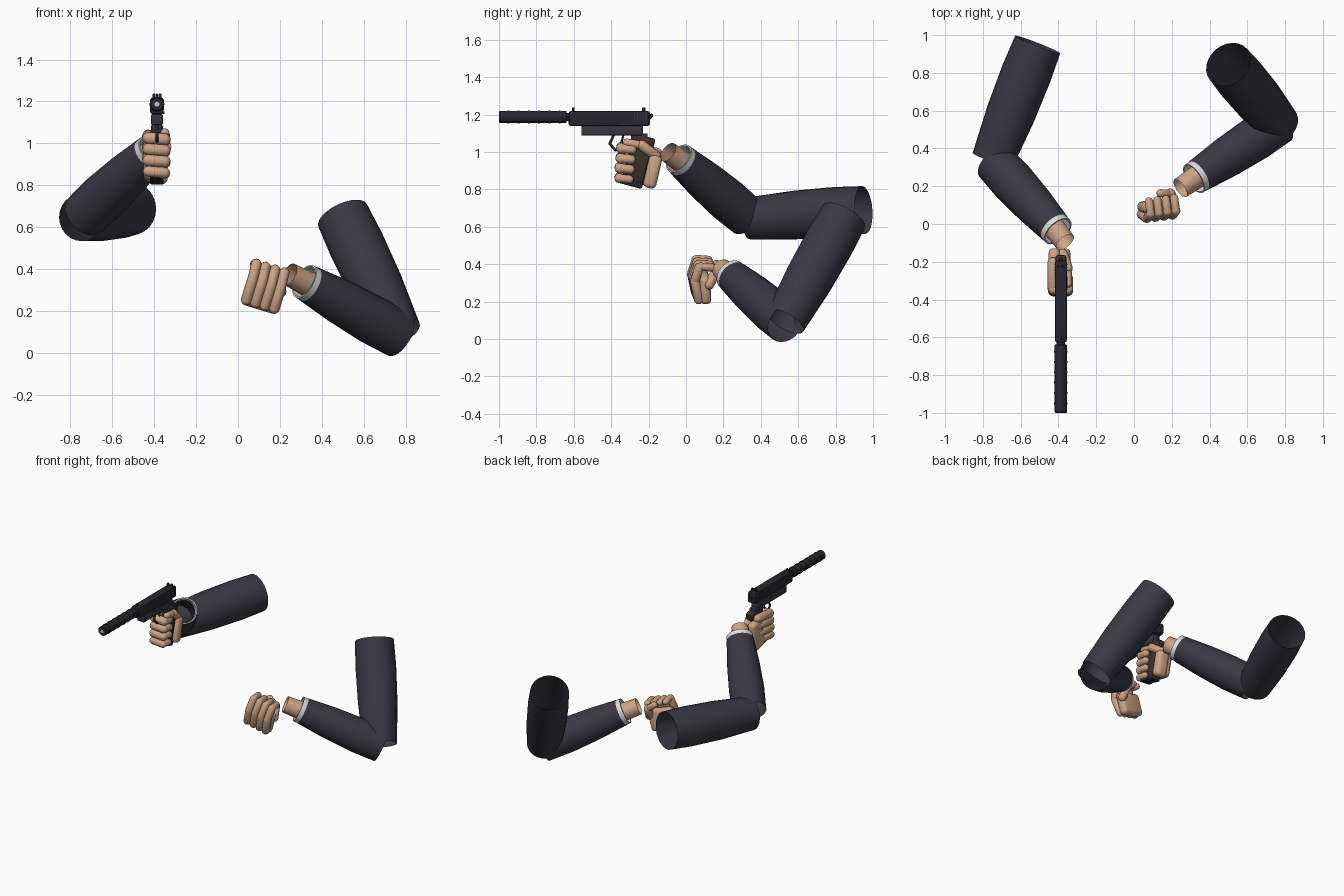
import bpy, bmesh, math
from mathutils import Vector, Matrix

if "Cube" in bpy.data.objects:
    bpy.data.objects.remove(bpy.data.objects["Cube"])


def material(name, rgb):
    m = bpy.data.materials.new(name)
    m.diffuse_color = (*rgb, 1)
    m.use_nodes = True
    m.node_tree.nodes["Principled BSDF"].inputs["Base Color"].default_value = m.diffuse_color
    return m


SLEEVE = material("dark_suit", (0.042, 0.040, 0.058))
SKIN = material("skin", (0.60, 0.37, 0.24))
CUFF = material("shirt_white", (0.70, 0.73, 0.73))
METAL = material("black_metal", (0.020, 0.020, 0.030))
FRAME = material("frame_grey", (0.040, 0.038, 0.055))
GRIP = material("grip_brown", (0.045, 0.030, 0.018))
STEEL = material("light_steel", (0.55, 0.55, 0.55))


def finish(name, bm, mat, smooth=True):
    me = bpy.data.meshes.new(name)
    bmesh.ops.recalc_face_normals(bm, faces=bm.faces[:])
    bm.to_mesh(me)
    bm.free()
    me.materials.append(mat)
    ob = bpy.data.objects.new(name, me)
    bpy.context.collection.objects.link(ob)
    if smooth:
        bpy.context.view_layer.objects.active = ob
        bpy.ops.object.select_all(action='DESELECT')
        ob.select_set(True)
        bpy.ops.object.shade_smooth_by_angle(angle=math.radians(40))
    return ob


def tube(name, a, b, profile, mat, sides=24, cap=False):
    """Round tube from a to b; profile is (position 0-1, radius)."""
    a, b = Vector(a), Vector(b)
    q = (b - a).to_track_quat('Z', 'Y')
    bm = bmesh.new()
    rings = []
    for t, r in profile:
        c = a.lerp(b, t)
        rings.append([bm.verts.new(c + q @ Vector((r * math.cos(k * math.tau / sides),
                                                   r * math.sin(k * math.tau / sides), 0)))
                      for k in range(sides)])
    for r0, r1 in zip(rings, rings[1:]):
        for k in range(sides):
            j = (k + 1) % sides
            bm.faces.new((r0[k], r0[j], r1[j], r1[k]))
    if cap:
        bm.faces.new(rings[0][::-1])
        bm.faces.new(rings[-1])
    return finish(name, bm, mat)


def capsule(name, a, b, r, mat=SKIN):
    """Rounded finger segment between two points."""
    a, b = Vector(a), Vector(b)
    q = (b - a).to_track_quat('Z', 'Y')
    bm = bmesh.new()
    bmesh.ops.create_uvsphere(bm, u_segments=12, v_segments=9, radius=r)
    for v in bm.verts:
        end = b if v.co.z > 0 else a
        v.co = end + q @ v.co
    return finish(name, bm, mat)


def box(name, c, size, mat, rot=None, bevel=0.006, seg=2):
    """Bevelled block."""
    bm = bmesh.new()
    bmesh.ops.create_cube(bm, size=1)
    bmesh.ops.scale(bm, vec=size, verts=bm.verts)
    if bevel:
        bmesh.ops.bevel(bm, geom=bm.edges[:], offset=bevel, segments=seg,
                        profile=0.5, affect='EDGES')
    m = Matrix.Translation(c) @ (rot.to_4x4() if rot else Matrix())
    bmesh.ops.transform(bm, matrix=m, verts=bm.verts)
    return finish(name, bm, mat)


def arm(side, shoulder, elbow, elbow2, wrist, wrist_tip):
    """Open upper sleeve, forearm sleeve, cuff and wrist."""
    tube(side + "_upper_sleeve", shoulder, elbow,
         [(0, .128), (.25, .134), (.6, .130), (1, .112)], SLEEVE)
    tube(side + "_forearm_sleeve", elbow2, wrist,
         [(0, .112), (.3, .117), (.65, .108), (1, .090)], SLEEVE)
    d = (Vector(wrist) - Vector(elbow2)).normalized()
    w = Vector(wrist)
    tube(side + "_cuff", w - d * .05, w + d * .03,
         [(0, .083), (.6, .088), (1, .088), (1, .080), (.2, .076)], CUFF)
    tube(side + "_wrist", w - d * .06, wrist_tip,
         [(0, .064), (.5, .060), (1, .056)], SKIN, sides=16)


# Arms
arm("right", (-.51, .95, .69), (-.75, .335, .645),
    (-.735, .325, .655), (-.42, -.02, .95), (-.365, -.095, 1.0))
arm("left", (.50, .845, .655), (.765, .53, .095),
    (.77, .535, .085), (.34, .255, .328), (.245, .19, .375))

# Right hand: four fingers wrapped around the grip
GX = -.387
for i in range(4):
    z = 1.025 - i * .053
    y = -.345 - i * .004
    r = .029 if i < 3 else .026
    tag = str(i + 1)
    capsule("right_finger_base_" + tag, (GX - .042, y + .14, z + .012), (GX - .042, y + .01, z), r)
    capsule("right_finger_middle_" + tag, (GX - .040, y, z), (GX + .036, y, z - .006), r)
    capsule("right_finger_tip_" + tag, (GX + .040, y + .002, z - .006),
            (GX + .040, y + .055, z - .012), r - .004)
tilt = Matrix.Rotation(math.radians(-13), 3, 'X')
box("right_palm", (GX - .035, -.20, .925), (.06, .11, .21), SKIN, tilt, .025, 3)
box("right_palm_heel", (GX + .008, -.178, .895), (.085, .07, .18), SKIN, tilt, .025, 3)
capsule("right_thumb_base", (GX + .01, -.16, .98), (GX + .035, -.235, 1.035), .028)
capsule("right_thumb_tip", (GX + .035, -.235, 1.035), (GX + .038, -.315, 1.05), .022)

# Left hand: closed fist, fingers side by side, curling over the top
u = Vector((.95, .12, -.29)).normalized()
v = Vector((.27, -.02, .96)).normalized()
n = u.cross(v).normalized()
if n.y > 0:
    n = -n
base = Vector((.128, .07, .315))


def fist(a, b, c):
    return base + u * a + v * b + n * c


for i in range(4):
    s = -.070 + i * .047
    tag = str(i + 1)
    capsule("left_finger_base_" + tag, fist(s, -.085, .012), fist(s, .012, .030), .026)
    capsule("left_finger_middle_" + tag, fist(s, .022, .030), fist(s, .092, .006), .025)
    capsule("left_finger_tip_" + tag, fist(s, .096, .0), fist(s, .088, -.060), .022)
frame = Matrix((u, v, -n)).transposed()
box("left_palm", fist(.005, -.035, -.025), (.185, .155, .06), SKIN, frame, .025, 3)
capsule("left_thumb_base", fist(.085, .0, -.045), fist(.06, .06, -.085), .028)
capsule("left_thumb_tip", fist(.06, .06, -.085), fist(.0, .085, -.095), .022)

# Pistol slide and frame
box("slide", (GX, -.41, 1.179), (.064, .434, .08), METAL, None, .012)
box("frame", (GX, -.395, 1.114), (.056, .33, .052), FRAME, None, .006)
box("slide_release", (GX + .032, -.315, 1.146), (.008, .07, .012), METAL, None, .002)
box("front_sight", (GX, -.603, 1.226), (.010, .014, .022), METAL, None, .002)
for sx in (-1, 1):
    box("rear_sight", (GX + sx * .014, -.225, 1.225), (.014, .018, .024), METAL, None, .002)
for i in range(5):
    for sx in (-1, 1):
        box("slide_serration", (GX + sx * .032, -.275 + i * .015, 1.185),
            (.004, .006, .05), FRAME, None, 0)
capsule("hammer", (GX, -.205, 1.175), (GX, -.185, 1.195), .010, METAL)

# Grip, backstrap and magazine base
lean = Matrix.Rotation(math.radians(-15), 3, 'X')
box("grip", (GX, -.258, .955), (.056, .115, .25), GRIP, lean, .012)
box("backstrap", (GX, -.215, 1.055), (.058, .095, .055), GRIP, lean, .012)
box("grip_neck", (GX, -.25, 1.075), (.05, .09, .05), FRAME, None, .006)
box("magazine_base", (GX, -.293, .835), (.064, .125, .035), METAL, lean, .006)

# Trigger guard and trigger
guard = [(-.385, 1.092), (-.408, 1.045), (-.378, 1.010), (-.310, 1.018)]
for (y0, z0), (y1, z1) in zip(guard, guard[1:]):
    capsule("trigger_guard", (GX, y0, z0), (GX, y1, z1), .007, METAL)
capsule("trigger", (GX, -.335, 1.09), (GX, -.348, 1.04), .006, METAL)

# Suppressor with raised rings
tube("barrel_neck", (GX, -.645, 1.187), (GX, -.62, 1.187), [(0, .022), (1, .022)], METAL, 12, True)
tube("suppressor", (GX, -1.0, 1.187), (GX, -.638, 1.187),
     [(0, .029), (.012, .033), (.988, .033), (1, .029)], METAL, 16, True)
for i in range(6):
    y = -.955 + i * .055
    tube("suppressor_ring", (GX, y, 1.187), (GX, y + .01, 1.187), [(0, .0355), (1, .0355)],
         METAL, 16, True)
tube("muzzle_bore", (GX, -1.001, 1.187), (GX, -.996, 1.187), [(0, .012), (1, .012)], STEEL, 12, True)
